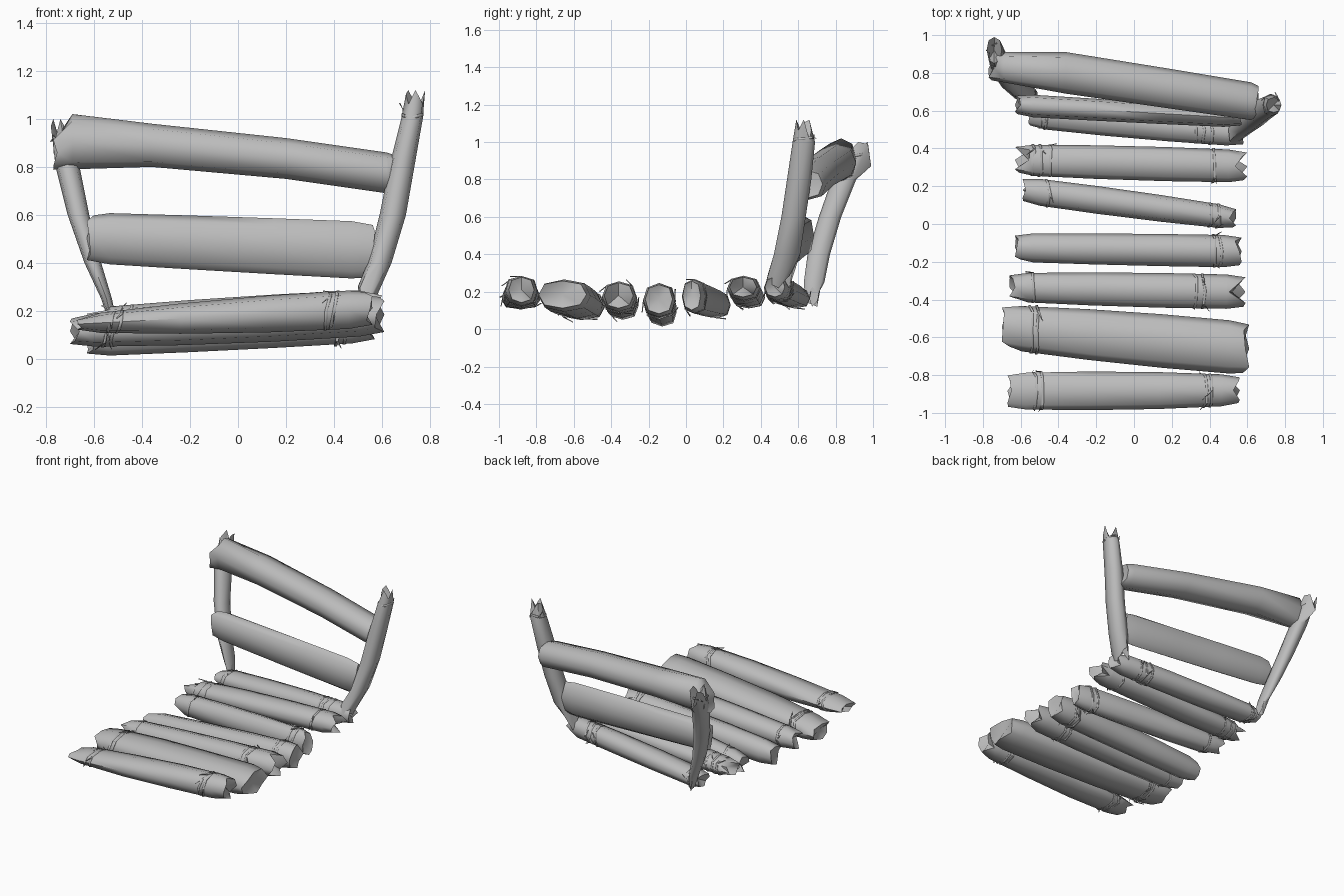
import bpy, bmesh, math, random
from mathutils import Vector

random.seed(4)
SIDES = 8

cube = bpy.data.objects.get("Cube")
if cube:
    bpy.data.objects.remove(cube, do_unlink=True)

# One weathered grey for all the wood and cord
grey = bpy.data.materials.new("weathered grey")
grey.use_nodes = True
colour = (0.5, 0.5, 0.5, 1)
grey.diffuse_color = colour
grey.node_tree.nodes["Principled BSDF"].inputs["Base Color"].default_value = colour


def finish(bm, name, smooth_angle):
    bmesh.ops.recalc_face_normals(bm, faces=bm.faces)
    mesh = bpy.data.meshes.new(name)
    bm.to_mesh(mesh)
    bm.free()
    mesh.materials.append(grey)
    obj = bpy.data.objects.new(name, mesh)
    bpy.context.collection.objects.link(obj)
    bpy.ops.object.select_all(action='DESELECT')
    obj.select_set(True)
    bpy.context.view_layer.objects.active = obj
    bpy.ops.object.shade_smooth_by_angle(angle=math.radians(smooth_angle))
    return obj


def place(upright, along, a, b):
    """Along the log, then the two directions across it."""
    return Vector((a, b, along)) if upright else Vector((along, a, b))


def section(stations, along):
    """Interpolated cross-section bounds at a position along the log."""
    for s, e in zip(stations, stations[1:]):
        if along <= e[0]:
            break
    t = (along - s[0]) / (e[0] - s[0])
    return [p + (q - p) * t for p, q in zip(s[1:], e[1:])]


def rim(bounds, i, scale=1):
    """Point on a slightly squared oval."""
    a0, a1, b0, b1 = bounds
    angle = math.tau * i / SIDES
    fuller = [math.copysign(abs(v) ** 0.8, v) for v in (math.cos(angle), math.sin(angle))]
    return ((a0 + a1) / 2 + (a1 - a0) / 2 * scale * fuller[0],
            (b0 + b1) / 2 + (b1 - b0) / 2 * scale * fuller[1])


def log(name, stations, upright=False, jag=0.05):
    """Uneven log through stations (along, a low, a high, b low, b high)."""
    bm = bmesh.new()
    rings = []
    last = len(stations) - 1
    for k, (along, *bounds) in enumerate(stations):
        ring = []
        for i in range(SIDES):
            chip = 0
            if k in (0, last) and i % 3:
                chip = random.uniform(0, jag) * (1 if k == 0 else -1)
            scale = random.uniform(0.97, 1.01) if i % 2 else 1
            ring.append(bm.verts.new(place(upright, along + chip, *rim(bounds, i, scale))))
        rings.append(ring)
    for low, high in zip(rings, rings[1:]):
        for i in range(SIDES):
            j = (i + 1) % SIDES
            bm.faces.new((low[i], low[j], high[j], high[i]))
    # Splintered, slightly hollow ends
    for ring, k in ((rings[0], 0), (rings[-1], last)):
        along, *bounds = stations[k]
        a0, a1, b0, b1 = bounds
        inward = jag * (0.8 if k == 0 else -0.8)
        hub = bm.verts.new(place(upright, along + inward, (a0 + a1) / 2, (b0 + b1) / 2))
        for i in range(SIDES):
            bm.faces.new((ring[i], ring[(i + 1) % SIDES], hub))
    finish(bm, name, 62)


def binding(name, stations, along, upright=False):
    """Frayed cord wound once round a log, with a loose tail."""
    bm = bmesh.new()
    bounds = section(stations, along)
    edges = []
    for i in range(SIDES):
        lean = 0.012 * math.sin(math.tau * i / SIDES) + random.uniform(-0.006, 0.006)
        a, b = rim(bounds, i, random.uniform(1.01, 1.06))
        edges.append([bm.verts.new(place(upright, along + lean + w, a, b))
                      for w in (-0.006, 0.006)])
    for i in range(SIDES):
        p, q = edges[i], edges[(i + 1) % SIDES]
        bm.faces.new((p[0], q[0], q[1], p[1]))
    for i in random.sample(range(SIDES), 2):
        a, b = rim(bounds, i + 0.7, 1.18)
        tip = bm.verts.new(place(upright, along + random.uniform(-0.05, 0.05), a, b))
        bm.faces.new((edges[i][0], edges[i][1], tip))
    obj = finish(bm, name, 30)
    thick = obj.modifiers.new("cord thickness", 'SOLIDIFY')
    thick.thickness = 0.006


def slat(name, x0, x1, left, right, swell=0.008, cords=(), jag=0.05):
    """Slat between two end sections (y low, y high, z low, z high)."""
    stations = []
    for t in (0, 0.08, 0.35, 0.65, 0.92, 1):
        grow = swell * math.sin(math.pi * t)
        if t in (0, 1):
            grow = -0.012
        mix = [p + (q - p) * t for p, q in zip(left, right)]
        signs = (-1, 1, -1, 1)
        stations.append([x0 + (x1 - x0) * t] + [m + s * grow for m, s in zip(mix, signs)])
    log(name, stations, jag=jag)
    for n, x in enumerate(cords):
        binding(f"{name}_cord_{n + 1}", stations, x)


# Seat slats, front to back
slat("seat_slat_1", -0.67, 0.56, (-0.98, -0.79, 0.11, 0.18), (-0.96, -0.8, 0.13, 0.29),
     swell=0.014, cords=(-0.53, -0.49, 0.37, 0.4))
slat("seat_slat_2", -0.7, 0.61, (-0.66, -0.43, 0.05, 0.18), (-0.8, -0.52, 0.1, 0.27),
     swell=0.012, cords=(-0.55, -0.52))
slat("seat_slat_3", -0.66, 0.59, (-0.41, -0.26, 0.05, 0.18), (-0.45, -0.27, 0.1, 0.26),
     cords=(-0.54, 0.32, 0.36), jag=0.09)
slat("seat_slat_4", -0.63, 0.57, (-0.2, -0.05, 0.01, 0.16), (-0.23, -0.06, 0.07, 0.25),
     swell=0.004, cords=(0.42, 0.45))
slat("seat_slat_5", -0.59, 0.54, (0.11, 0.25, 0.06, 0.19), (-0.03, 0.09, 0.09, 0.27),
     cords=(-0.46, 0.4, 0.44))
slat("seat_slat_6", -0.63, 0.6, (0.26, 0.42, 0.11, 0.21), (0.22, 0.39, 0.16, 0.29),
     cords=(-0.54, -0.5, -0.45, 0.42), jag=0.09)
slat("seat_slat_7", -0.56, 0.58, (0.51, 0.67, 0.11, 0.21), (0.41, 0.54, 0.16, 0.29),
     cords=(-0.5, -0.47, 0.32, 0.36, 0.4))

# Two slats of the backrest
slat("lower_back_slat", -0.63, 0.57, (0.57, 0.69, 0.4, 0.61), (0.51, 0.61, 0.33, 0.57),
     swell=0.002, jag=0.03)
upper = [(-0.77, 0.76, 0.89, 0.79, 0.93), (-0.69, 0.75, 0.91, 0.79, 1.02),
         (-0.36, 0.69, 0.91, 0.8, 0.98), (0.2, 0.61, 0.82, 0.75, 0.92),
         (0.62, 0.55, 0.75, 0.69, 0.86), (0.66, 0.56, 0.73, 0.7, 0.85)]
log("upper_back_slat", upper, jag=0.03)

# Leaning posts, listed from foot to splintered top
right_post = [(0.12, -0.53, -0.51, 0.64, 0.71), (0.25, -0.57, -0.525, 0.63, 0.74),
              (0.4, -0.64, -0.57, 0.65, 0.77), (0.6, -0.71, -0.62, 0.71, 0.83),
              (0.8, -0.76, -0.66, 0.78, 0.91), (1.0, -0.78, -0.7, 0.85, 0.99)]
left_post = [(0.22, 0.5, 0.56, 0.42, 0.57), (0.4, 0.54, 0.64, 0.47, 0.61),
             (0.6, 0.59, 0.7, 0.51, 0.64), (0.8, 0.63, 0.735, 0.54, 0.67),
             (1.0, 0.68, 0.77, 0.57, 0.69), (1.12, 0.7, 0.78, 0.59, 0.67)]
log("right_post", right_post, upright=True, jag=0.13)
log("left_post", left_post, upright=True, jag=0.12)
binding("right_post_cord", right_post, 0.92, upright=True)
binding("left_post_cord", left_post, 1.02, upright=True)
